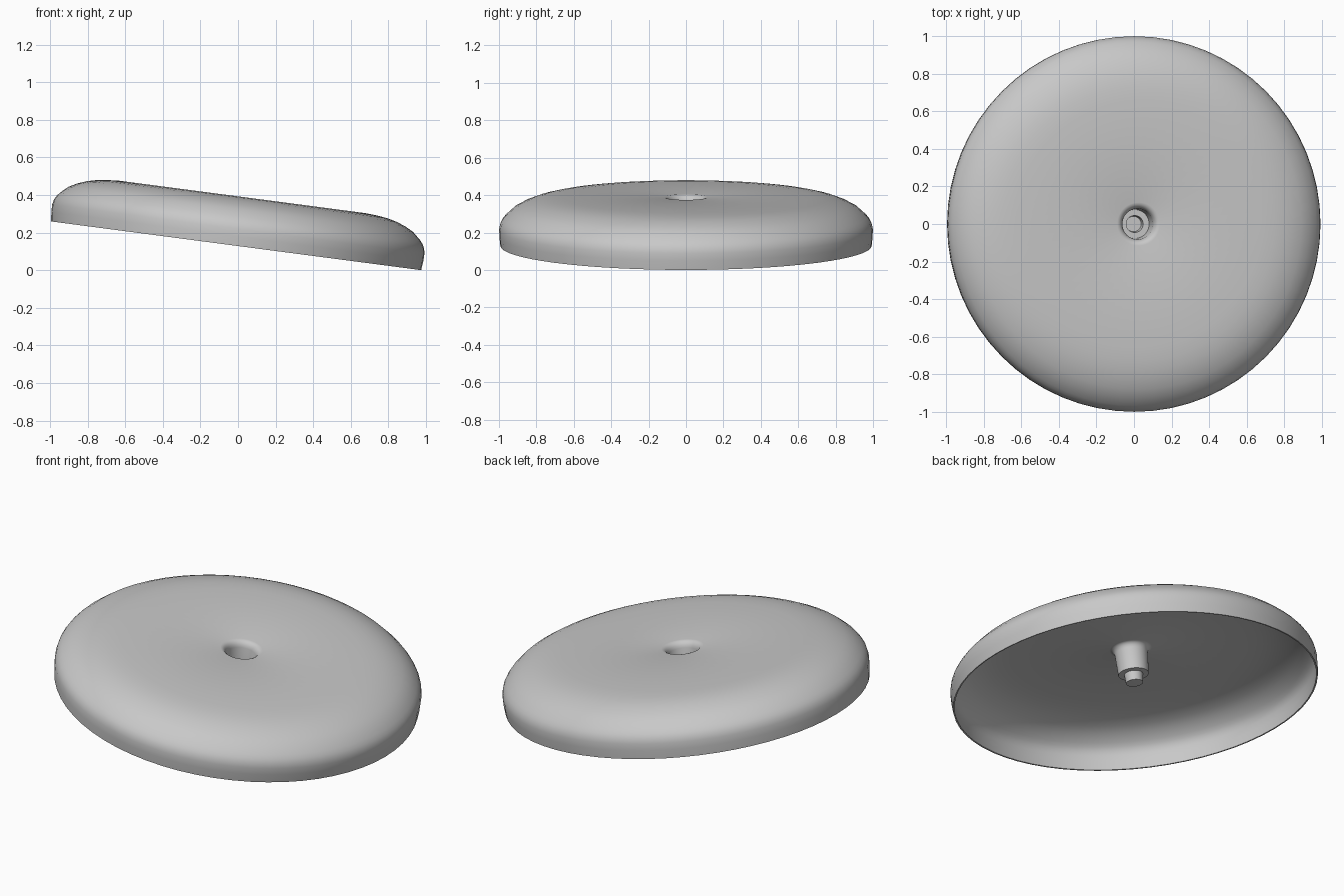
import bpy, bmesh, math
from mathutils import Matrix, Vector

cube = bpy.data.objects.get("Cube")
if cube:
    bpy.data.objects.remove(cube, do_unlink=True)

SEGMENTS = 64
TILT = math.radians(7.5)

# One grey for the whole cap
grey = bpy.data.materials.new("light grey")
grey.use_nodes = True
grey.diffuse_color = (0.58, 0.58, 0.58, 1)
grey.node_tree.nodes["Principled BSDF"].inputs["Base Color"].default_value = grey.diffuse_color

# Outer profile (radius, height): rim, domed shoulder, flat top, hole, stepped peg
profile = [(0.993, 0.0), (0.998, 0.05), (0.999, 0.09), (0.993, 0.118), (0.982, 0.138),
           (0.967, 0.157), (0.925, 0.195), (0.88, 0.219), (0.83, 0.238), (0.78, 0.250),
           (0.73, 0.257), (0.66, 0.262), (0.115, 0.262), (0.104, 0.259), (0.094, 0.252),
           (0.086, 0.240), (0.082, 0.225), (0.077, 0.107), (0.045, 0.107),
           (0.041, 0.055), (0.0, 0.055)]

# Revolve the profile round the cap's own axis
bm = bmesh.new()
verts = [bm.verts.new((r, 0, h)) for r, h in profile]
edges = [bm.edges.new(pair) for pair in zip(verts, verts[1:])]
bmesh.ops.spin(bm, geom=verts + edges, cent=(0, 0, 0), axis=(0, 0, 1),
               angle=2 * math.pi, steps=SEGMENTS, use_duplicate=False)
bmesh.ops.remove_doubles(bm, verts=bm.verts, dist=0.0005)
bmesh.ops.dissolve_degenerate(bm, edges=bm.edges, dist=0.0001)
bmesh.ops.recalc_face_normals(bm, faces=bm.faces)

# Make the domed side the outside
top = max(bm.faces, key=lambda f: f.calc_center_median().z)
if top.normal.z < 0:
    bmesh.ops.reverse_faces(bm, faces=bm.faces)

# Lean the cap towards its left side
bm.transform(Matrix.Translation((-0.01, 0, 0.138)) @ Matrix.Rotation(TILT, 4, "Y"))
mesh = bpy.data.meshes.new("round_cap")
bm.to_mesh(mesh)
bm.free()
cap = bpy.data.objects.new("round_cap", mesh)
bpy.context.collection.objects.link(cap)
mesh.materials.append(grey)

# Thin wall, growing inwards
wall = cap.modifiers.new("wall", "SOLIDIFY")
wall.thickness = 0.008
wall.offset = -1
bpy.ops.object.select_all(action="DESELECT")
bpy.context.view_layer.objects.active = cap
cap.select_set(True)
bpy.ops.object.modifier_apply(modifier=wall.name)
bpy.ops.object.shade_smooth_by_angle(angle=math.radians(35))

# Rest it on the ground
low = min(v.co.z for v in cap.data.vertices)
cap.data.transform(Matrix.Translation(Vector((0, 0, -low))))
